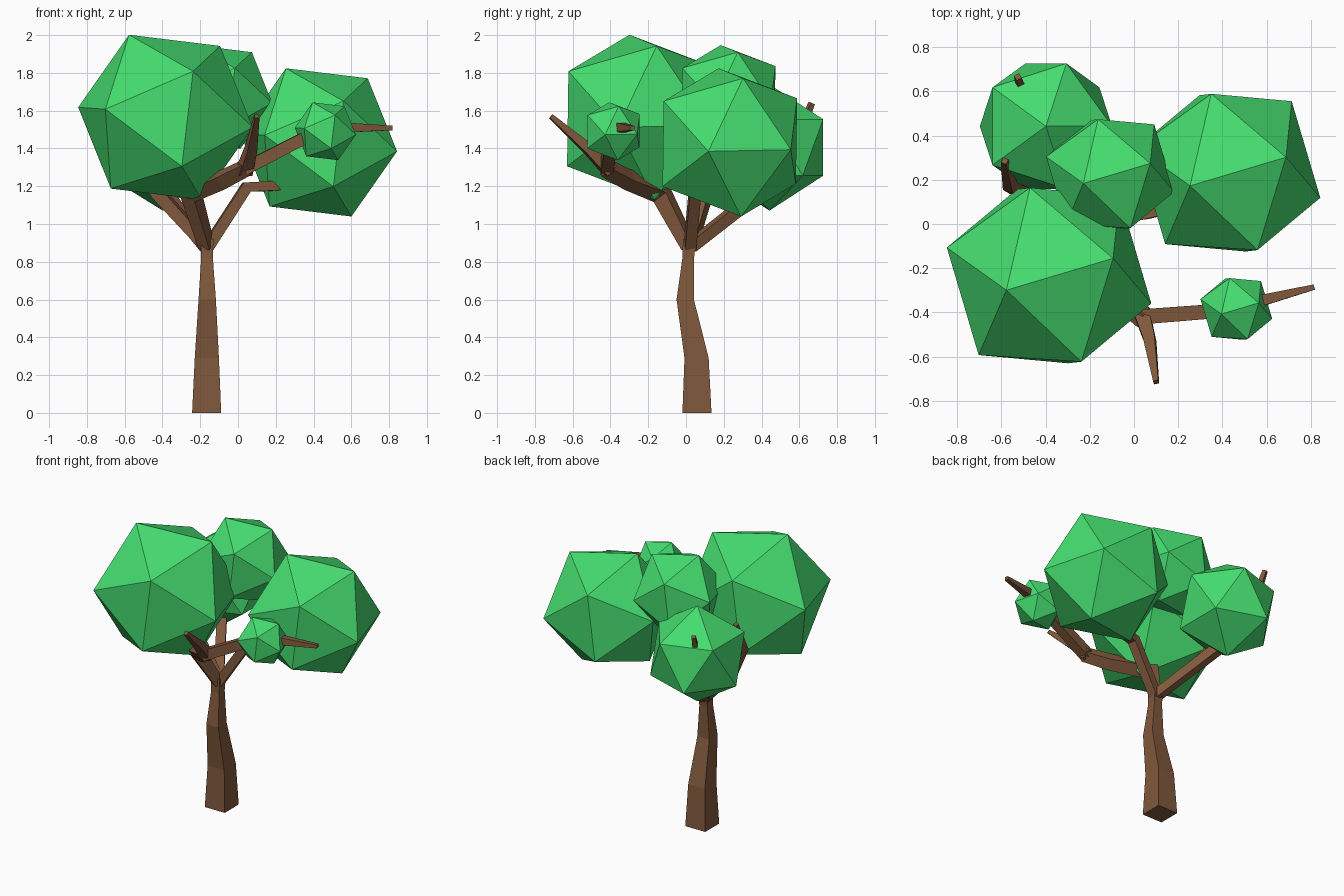
import bpy, bmesh
from mathutils import Vector, Matrix

if "Cube" in bpy.data.objects:
    bpy.data.objects.remove(bpy.data.objects["Cube"])


def material(name, rgb):
    m = bpy.data.materials.new(name)
    m.diffuse_color = (*rgb, 1)
    m.use_nodes = True
    m.node_tree.nodes["Principled BSDF"].inputs["Base Color"].default_value = m.diffuse_color
    return m


BARK = material("bark", (0.216, 0.098, 0.045))
GREEN = material("foliage", (0.06, 0.72, 0.16))


def finish(bm, name, mat):
    bmesh.ops.recalc_face_normals(bm, faces=bm.faces)
    me = bpy.data.meshes.new(name)
    bm.to_mesh(me)
    bm.free()
    me.materials.append(mat)
    ob = bpy.data.objects.new(name, me)
    bpy.context.collection.objects.link(ob)
    return ob


# Square tube along a path; each point is (x, y, z, half width)
def limb(name, path, upright=False):
    bm = bmesh.new()
    pts = [Vector(p[:3]) for p in path]
    rings, side = [], None
    for i, p in enumerate(pts):
        t = (pts[min(i + 1, len(pts) - 1)] - pts[max(i - 1, 0)]).normalized()
        if upright:
            t = Vector((0, 0, 1))
        if side is None:
            side = Vector((1, 0, 0)) if upright else t.cross(Vector((0, 0, 1)))
        side = (side - t * side.dot(t)).normalized()
        up = side.cross(t)
        r = path[i][3]
        rings.append([bm.verts.new(p + (side * a + up * b) * r)
                      for a, b in ((-1, -1), (1, -1), (1, 1), (-1, 1))])
    for a, b in zip(rings, rings[1:]):
        for j in range(4):
            k = (j + 1) % 4
            bm.faces.new((a[j], a[k], b[k], b[j]))
    bm.faces.new(rings[0])
    bm.faces.new(rings[-1])
    return finish(bm, name, BARK)


# Icosahedron leaf clump, optionally tilted
TIP = Vector((-0.40, -0.137, 0.905)).normalized()
NEXT = Vector((0.595, 0.16, 0.787))
AX = (NEXT - TIP * NEXT.dot(TIP)).normalized()
TILT = Matrix((AX, TIP.cross(AX), TIP)).transposed().to_4x4()


def foliage(name, centre, radius, tilted=True):
    bm = bmesh.new()
    rot = TILT if tilted else Matrix.Identity(4)
    bmesh.ops.create_icosphere(bm, subdivisions=1, radius=radius,
                               matrix=Matrix.Translation(centre) @ rot)
    return finish(bm, name, GREEN)


# Trunk
limb("trunk", [(-.166, .058, 0, .077), (-.165, .056, .29, .064),
               (-.163, -.004, .6, .046), (-.164, .012, .82, .031),
               (-.164, .018, .92, .034)], upright=True)

# Branches
limb("right_branch", [(-.165, .02, .87, .03), (.045, .05, 1.195, .03),
                      (.27, .10, 1.205, .027), (.42, .2, 1.35, .018)])
limb("back_branch", [(-.165, .025, .88, .03), (-.39, .38, 1.16, .032),
                     (-.50, .58, 1.42, .022), (-.525, .665, 1.64, .013)])
limb("left_branch", [(-.165, .02, .88, .03), (-.42, .10, 1.16, .034),
                     (-.56, .17, 1.38, .026), (-.585, .285, 1.6, .013)])
limb("front_branch", [(-.165, .015, .88, .032), (-.25, -.13, 1.16, .045),
                      (-.08, -.31, 1.235, .04), (.05, -.43, 1.30, .036)])
limb("front_twig", [(.035, -.40, 1.28, .036), (.07, -.52, 1.40, .027),
                    (.10, -.715, 1.57, .012)])
limb("side_twig", [(.03, -.42, 1.29, .034), (.42, -.39, 1.49, .032),
                   (.60, -.34, 1.51, .024), (.815, -.285, 1.508, .012)])

# Foliage clumps
foliage("left_foliage", (-.384, -.233, 1.565), .482)
foliage("right_foliage", (.427, .232, 1.432), .433)
foliage("middle_foliage", (-.108, .225, 1.673), .302)
foliage("small_foliage", (.4625, -.384, 1.491), .169)
foliage("back_foliage", (-.398, .442, 1.405), .334, tilted=False)
